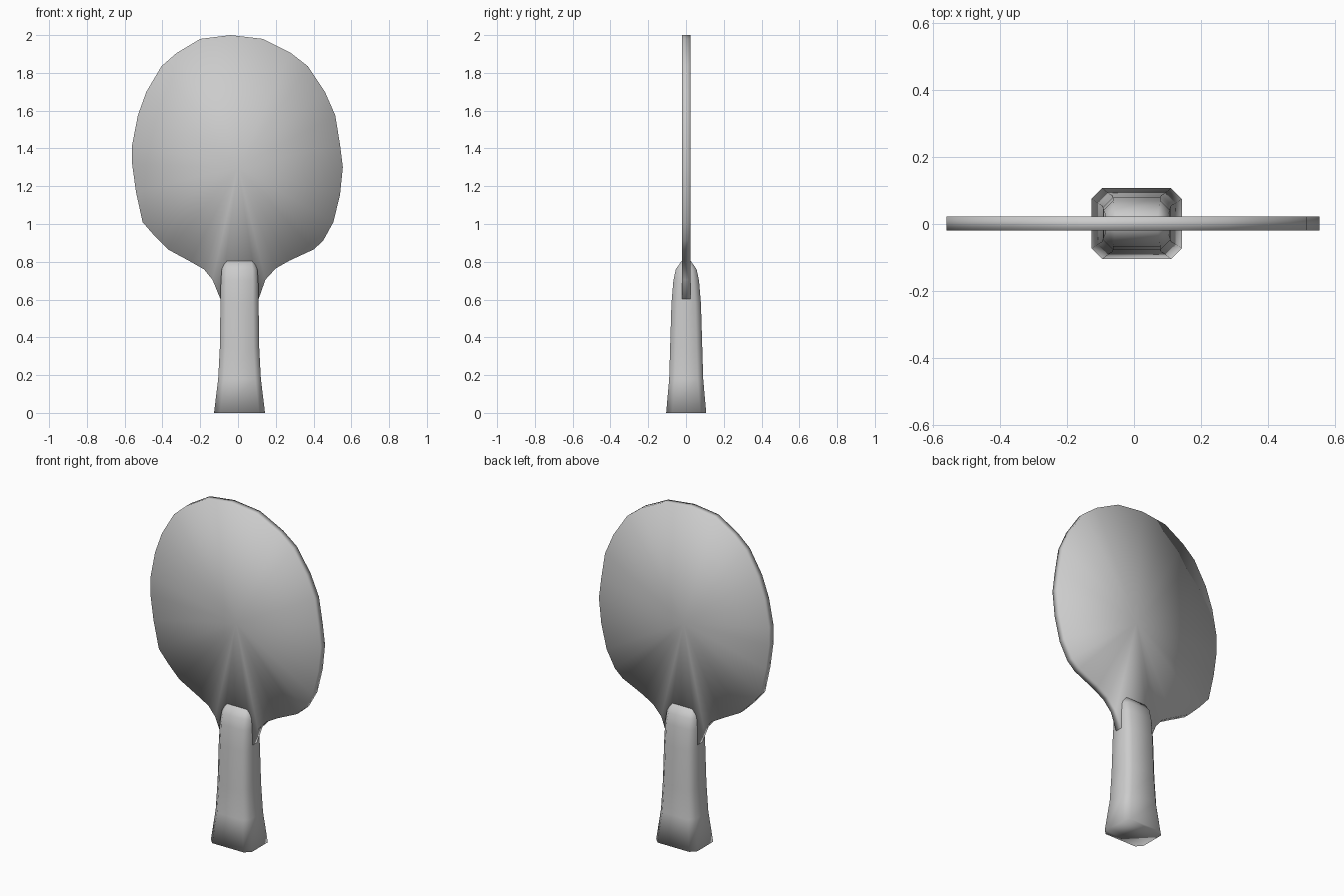
import bpy, bmesh

if "Cube" in bpy.data.objects:
    bpy.data.objects.remove(bpy.data.objects["Cube"])


def finish(bm, name):
    bmesh.ops.recalc_face_normals(bm, faces=bm.faces)
    mesh = bpy.data.meshes.new(name)
    bm.to_mesh(mesh)
    bm.free()
    mesh.shade_smooth()
    obj = bpy.data.objects.new(name, mesh)
    bpy.context.collection.objects.link(obj)
    return obj


# Blade: outline (x, z) flaring from the neck, fanned from a centre point
outline = [
    (-0.04, 2.0), (0.13, 1.98), (0.28, 1.905), (0.37, 1.835), (0.46, 1.70),
    (0.515, 1.575), (0.54, 1.42), (0.555, 1.30), (0.54, 1.155), (0.505, 1.01),
    (0.45, 0.91), (0.40, 0.865), (0.27, 0.805), (0.20, 0.765), (0.145, 0.705),
    (0.108, 0.60), (-0.092, 0.60), (-0.135, 0.705), (-0.18, 0.76),
    (-0.25, 0.80), (-0.37, 0.865), (-0.44, 0.935), (-0.505, 1.01),
    (-0.54, 1.17), (-0.56, 1.315), (-0.56, 1.42), (-0.53, 1.575),
    (-0.485, 1.70), (-0.405, 1.835), (-0.325, 1.905), (-0.20, 1.98),
]
bm = bmesh.new()
sides = []
for y in (-0.02, 0.023):
    ring = [bm.verts.new((x, y, z)) for x, z in outline]
    hub = bm.verts.new((0, y, 1.3))
    sides.append(ring)
    for i, v in enumerate(ring):
        bm.faces.new((hub, v, ring[(i + 1) % len(ring)]))
for i in range(len(outline)):
    j = (i + 1) % len(outline)
    bm.faces.new((sides[0][i], sides[0][j], sides[1][j], sides[1][i]))
finish(bm, "blade")

# Handle: chamfered rectangles (z, half width, half depth, chamfer) lofted upward
sections = [
    (0.0, 0.135, 0.106, 0.032), (0.18, 0.113, 0.09, 0.03),
    (0.35, 0.104, 0.085, 0.03), (0.58, 0.101, 0.078, 0.03),
    (0.70, 0.099, 0.068, 0.028), (0.76, 0.094, 0.055, 0.025),
    (0.805, 0.075, 0.024, 0.012),
]
bm = bmesh.new()
rings = []
for z, w, d, c in sections:
    corners = [(w, d - c), (w - c, d), (c - w, d), (-w, d - c),
               (-w, c - d), (c - w, -d), (w - c, -d), (w, c - d)]
    rings.append([bm.verts.new((x + 0.008, y + 0.001, z)) for x, y in corners])
for low, high in zip(rings, rings[1:]):
    for i in range(8):
        j = (i + 1) % 8
        bm.faces.new((low[i], low[j], high[j], high[i]))
bm.faces.new(rings[0])
bm.faces.new(rings[-1])
finish(bm, "handle")
